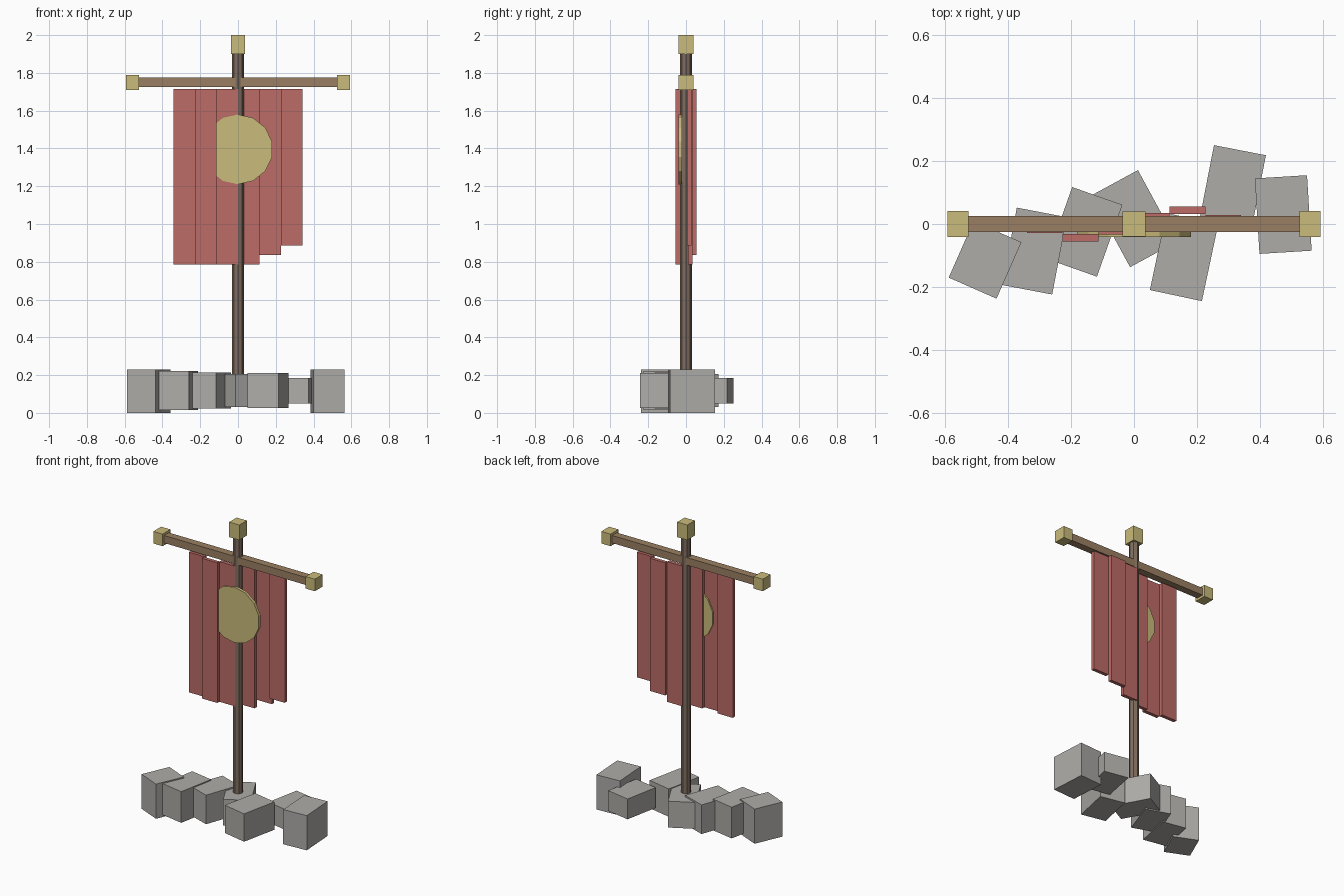
import bpy, math
from mathutils import Matrix

if "Cube" in bpy.data.objects:
    bpy.data.objects.remove(bpy.data.objects["Cube"])


def material(name, rgb):
    """Flat material from 0-255 sRGB values, stored as linear."""
    m = bpy.data.materials.new(name)
    lin = [((c / 255 + 0.055) / 1.055) ** 2.4 for c in rgb]
    m.diffuse_color = (*lin, 1)
    m.use_nodes = True
    m.node_tree.nodes["Principled BSDF"].inputs["Base Color"].default_value = m.diffuse_color
    return m


RED = material("red cloth", (188, 108, 103))
GOLD = material("gold", (202, 187, 123))
WOOD = material("light wood", (155, 127, 98))
DARK = material("dark wood", (128, 110, 96))
STONE = material("grey stone", (174, 172, 168))


def box(name, centre, size, mat, turn=0):
    bpy.ops.mesh.primitive_cube_add(size=1)
    ob = bpy.context.object
    ob.name = name
    ob.data.transform(Matrix.Diagonal((*size, 1)))
    ob.location = centre
    ob.rotation_euler.z = math.radians(turn)
    ob.data.materials.append(mat)
    return ob


def cylinder(name, centre, radius, depth, sides, mat, tilt=0):
    bpy.ops.mesh.primitive_cylinder_add(vertices=sides, radius=radius, depth=depth,
                                        location=centre, rotation=(tilt, 0, 0))
    ob = bpy.context.object
    ob.name = name
    ob.data.materials.append(mat)
    return ob


# Pole, crossbar and their gold caps
cylinder("pole", (0, 0, 1.0), 0.031, 1.86, 8, DARK)
box("crossbar", (0, 0, 1.75), (1.12, 0.05, 0.05), WOOD)
box("top_cap", (0, 0, 1.95), (0.074, 0.078, 0.1), GOLD)
for side, x in (("left", -0.559), ("right", 0.559)):
    box(side + "_bar_cap", (x, 0, 1.75), (0.068, 0.082, 0.08), GOLD)

# Cloth strips, set in a shallow wave, with a stepped lower edge
top = 1.715
offsets = (-0.016, -0.043, -0.021, 0.023, 0.043, 0.016)
bottoms = (0.785, 0.785, 0.785, 0.785, 0.835, 0.885)
for i, (y, low) in enumerate(zip(offsets, bottoms)):
    box(f"cloth_strip_{i + 1}", ((i - 2.5) * 0.1135, y, (top + low) / 2),
        (0.1135, 0.024, top - low), RED)

# Round emblem, partly covered by the forward strip
cylinder("emblem", (0, -0.031, 1.395), 0.185, 0.019, 14, GOLD, math.pi / 2)

# Base stones: x, y, width, length, bottom, top, turn in degrees
stones = (
    (-0.473, -0.114, 0.166, 0.196, 0.000, 0.230, -23.8),
    (-0.316, -0.086, 0.162, 0.250, 0.015, 0.222, -10.8),
    (-0.157, -0.025, 0.169, 0.242, 0.022, 0.215, -19.5),
    (0.000, 0.017, 0.169, 0.259, 0.030, 0.205, 28.5),
    (0.159, -0.105, 0.169, 0.250, 0.025, 0.210, -12.0),
    (0.314, 0.119, 0.168, 0.235, 0.050, 0.185, -11.0),
    (0.474, 0.030, 0.166, 0.240, 0.000, 0.230, 3.5),
)
for i, (x, y, w, l, low, high, turn) in enumerate(stones):
    box(f"base_stone_{i + 1}", (x, y, (low + high) / 2), (w, l, high - low), STONE, turn)
